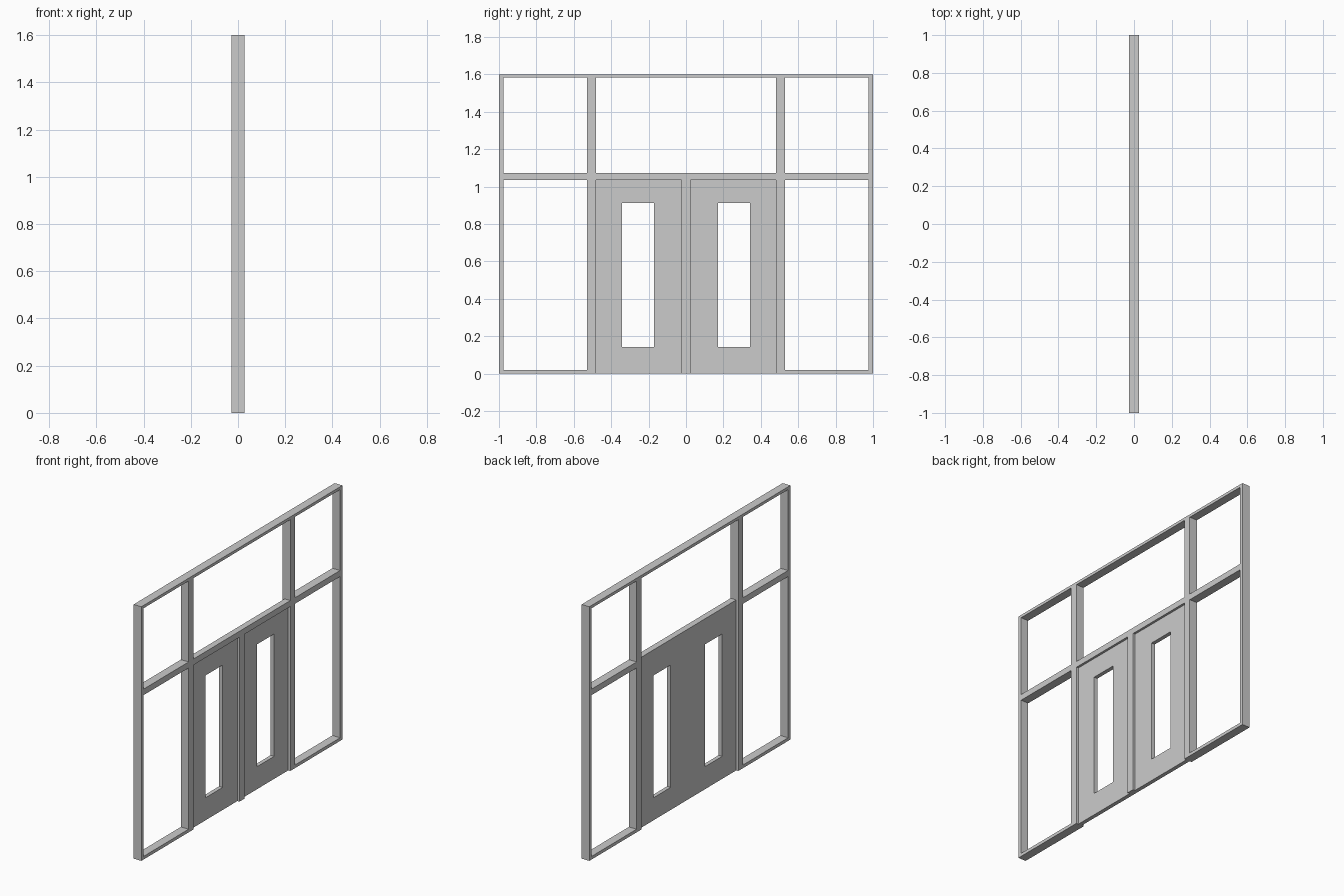
import bpy, bmesh

if "Cube" in bpy.data.objects:
    bpy.data.objects.remove(bpy.data.objects["Cube"])

D = 0.027          # half depth of the frame
P = 0.0125         # half thickness of the door leaves
H = 1.6            # overall height
RAIL0, RAIL1 = 1.035, 1.073   # middle rail
POST0, POST1 = 0.482, 0.53    # inner posts
EDGE = 0.977       # inner side of the outer stiles


def finish(name, bm, mirror=False):
    bmesh.ops.recalc_face_normals(bm, faces=bm.faces)
    me = bpy.data.meshes.new(name)
    bm.to_mesh(me)
    bm.free()
    ob = bpy.data.objects.new(name, me)
    bpy.context.collection.objects.link(ob)
    if mirror:
        m = ob.modifiers.new("Mirror", 'MIRROR')
        m.use_axis = (False, True, False)
        m.merge_threshold = 0.0005
    return ob


def box(name, y0, y1, z0, z1, x0=-D, x1=D, mirror=False):
    bm = bmesh.new()
    bmesh.ops.create_cube(bm, size=1)
    for v in bm.verts:
        v.co = (x1 if v.co.x > 0 else x0,
                y1 if v.co.y > 0 else y0,
                z1 if v.co.z > 0 else z0)
    return finish(name, bm, mirror)


def rect(bm, y0, y1, z0, z1, x):
    return [bm.verts.new((x, y, z)) for y, z in
            ((y0, z0), (y1, z0), (y1, z1), (y0, z1))]


# outer frame
box("outer_stile", EDGE, 1.0, 0, H, mirror=True)
box("top_rail", -EDGE, EDGE, 1.582, H)

# posts beside the doors
box("door_post", POST0, POST1, 0, 1.582, mirror=True)

# side bay rails
box("side_sill", POST1, EDGE, 0, 0.02, mirror=True)
box("side_middle_rail", POST1, EDGE, RAIL0, RAIL1, mirror=True)

# header and centre mullion, flush with the doors at the back
box("door_header", -POST0, POST0, RAIL0, RAIL1, x0=-P)
box("centre_mullion", -0.024, 0.024, 0, RAIL0, x0=P)

# pair of door leaves, each with a tall opening
bm = bmesh.new()
outer = rect(bm, 0, POST0, 0, RAIL0, -P)
inner = rect(bm, 0.171, 0.342, 0.142, 0.912, -P)
ring = [bm.faces.new((outer[i], outer[(i + 1) % 4], inner[(i + 1) % 4], inner[i]))
        for i in range(4)]
ext = bmesh.ops.extrude_face_region(bm, geom=ring, use_keep_orig=True)
new_verts = [g for g in ext["geom"] if isinstance(g, bmesh.types.BMVert)]
bmesh.ops.translate(bm, vec=(2 * P, 0, 0), verts=new_verts)
seam = [f for f in bm.faces if all(abs(v.co.y) < 1e-5 for v in f.verts)]
bmesh.ops.delete(bm, geom=seam, context='FACES_ONLY')
finish("door_leaves", bm, mirror=True)
